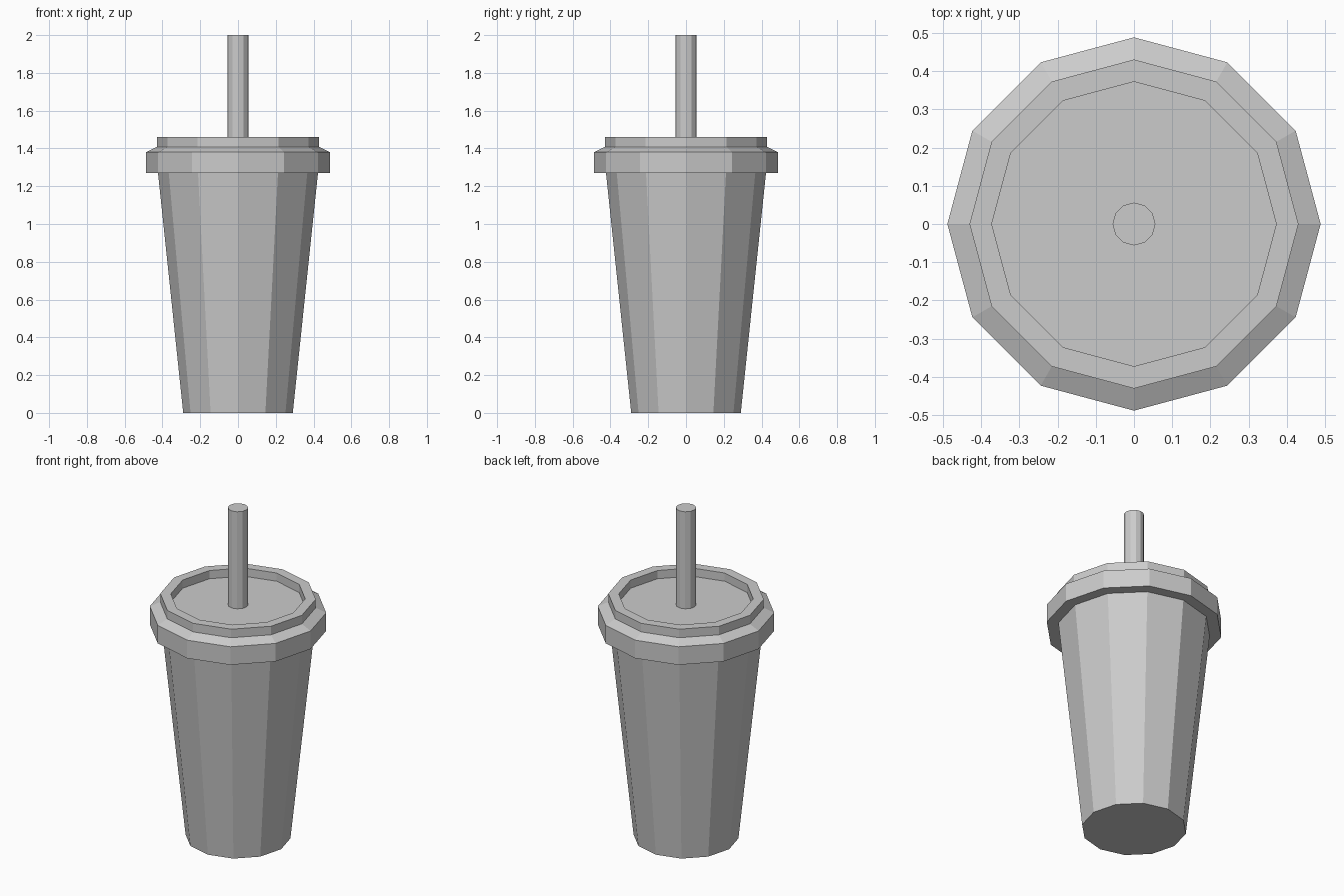
import bpy
import bmesh
from math import cos, sin, tau

SIDES = 12

cube = bpy.data.objects.get("Cube")
if cube:
    bpy.data.objects.remove(cube, do_unlink=True)

grey = bpy.data.materials.new("plain grey")
grey.use_nodes = True
colour = (0.6, 0.6, 0.6, 1)
grey.diffuse_color = colour
grey.node_tree.nodes["Principled BSDF"].inputs["Base Color"].default_value = colour


def turned(name, profile):
    """Flat-sided solid from (radius, height) rings, capped at both ends."""
    bm = bmesh.new()
    rings = [[bm.verts.new((r * cos(tau * i / SIDES), r * sin(tau * i / SIDES), z))
              for i in range(SIDES)] for r, z in profile]
    for low, high in zip(rings, rings[1:]):
        for i in range(SIDES):
            j = (i + 1) % SIDES
            bm.faces.new((low[i], low[j], high[j], high[i]))
    bm.faces.new(rings[0][::-1])
    bm.faces.new(rings[-1])
    mesh = bpy.data.meshes.new(name)
    bm.to_mesh(mesh)
    bm.free()
    mesh.materials.append(grey)
    obj = bpy.data.objects.new(name, mesh)
    bpy.context.collection.objects.link(obj)
    return obj


# Tapered cup body
turned("cup", [(0.29, 0), (0.424, 1.275)])

# Overhanging lid with sloped shoulder, raised rim and sunken top
turned("lid", [(0.488, 1.27), (0.488, 1.38), (0.43, 1.408), (0.43, 1.46),
               (0.372, 1.46), (0.372, 1.41)])

# Straight straw standing in the lid
turned("straw", [(0.056, 1.4), (0.056, 2)])
